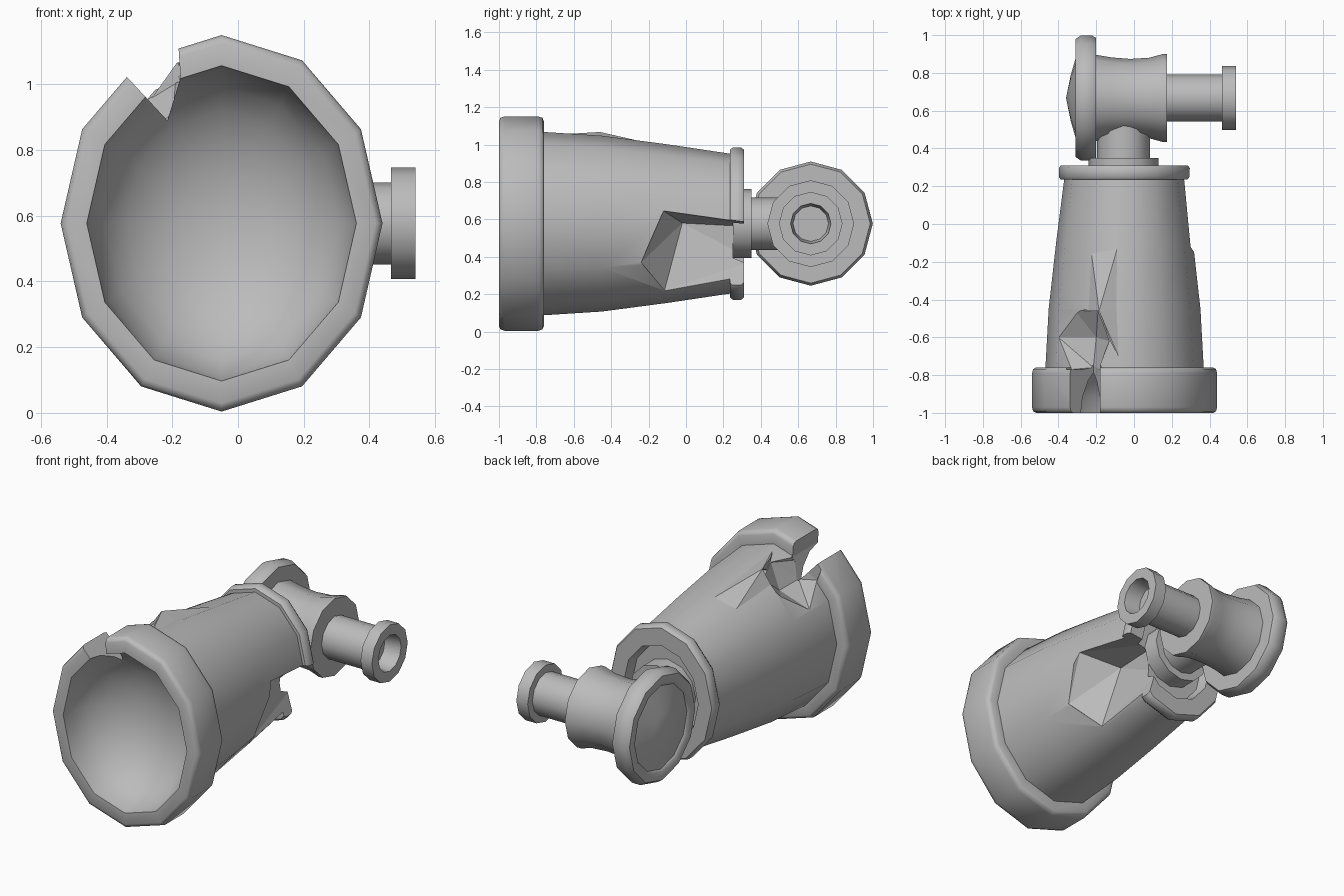
import bpy
import bmesh
from math import sin, cos, pi, sqrt, radians
from mathutils import Vector

cube = bpy.data.objects.get("Cube")
if cube:
    bpy.data.objects.remove(cube)

SIDES = 12
MID_Z = 0.577

grey = bpy.data.materials.new("plain grey")
grey.use_nodes = True
colour = (0.5, 0.5, 0.5, 1)
grey.diffuse_color = colour
grey.node_tree.nodes["Principled BSDF"].inputs["Base Color"].default_value = colour


def finish(bm, name):
    bmesh.ops.recalc_face_normals(bm, faces=bm.faces[:])
    mesh = bpy.data.meshes.new(name)
    bm.to_mesh(mesh)
    bm.free()
    mesh.materials.append(grey)
    obj = bpy.data.objects.new(name, mesh)
    bpy.context.collection.objects.link(obj)
    return obj


def lathe(name, profile, place, sharp=50):
    """Spin a profile of (radius, distance) around an axis; place maps it to space."""
    bm = bmesh.new()
    rings = []
    for r, t in profile:
        angles = [2 * pi * i / SIDES for i in range(SIDES)]
        if r == 0:
            rings.append([bm.verts.new(place(0, 0, t))] * SIDES)
        else:
            rings.append([bm.verts.new(place(r * sin(a), r * cos(a), t)) for a in angles])
    for low, high in zip(rings, rings[1:]):
        for i in range(SIDES):
            j = (i + 1) % SIDES
            corners = list(dict.fromkeys((low[i], low[j], high[j], high[i])))
            bm.faces.new(corners).smooth = True
    bmesh.ops.recalc_face_normals(bm, faces=bm.faces[:])
    for e in bm.edges:
        e.smooth = e.calc_face_angle(0) < radians(sharp)
    return finish(bm, name)


def hull(name, points):
    bm = bmesh.new()
    for p in points:
        bm.verts.new(p)
    bmesh.ops.convex_hull(bm, input=bm.verts[:])
    loose = [v for v in bm.verts if not v.link_faces]
    bmesh.ops.delete(bm, geom=loose, context="VERTS")
    return finish(bm, name)


def swept_hull(name, outline, push, deep):
    """Hull of an outline, its copy pushed outwards, and the deep crease points."""
    pushed = [Vector(p) + Vector(push) for p in outline]
    return hull(name, list(outline) + pushed + list(deep))


def carve(target, cutter):
    mod = target.modifiers.new("carve", "BOOLEAN")
    mod.operation = "DIFFERENCE"
    mod.solver = "EXACT"
    mod.object = cutter
    bpy.context.view_layer.objects.active = target
    bpy.ops.object.modifier_apply(modifier=mod.name)
    bpy.data.objects.remove(cutter)


def along_barrel(u, v, t):
    return (-0.05 + u * 0.855, t, MID_Z + v)


def along_neck(u, v, t):
    return (-0.055 + u, t, MID_Z + v)


def along_spool(u, v, t):
    return (t, 0.667 + u, MID_Z + v)


# Barrel: domed mouth, thick front rim, tapering wall, rear collar with a recess
dome = [(0.48 * sqrt(1 - k * k), -1 + 0.34 * k) for k in (1, 0.95, 0.85, 0.7, 0.5, 0.25, 0)]
wall = [(0.548, -1), (0.566, -0.992), (0.573, -0.97), (0.573, -0.79), (0.566, -0.768),
        (0.548, -0.76), (0.49, -0.76), (0.47, -0.45), (0.424, -0.1), (0.374, 0.235),
        (0.395, 0.235), (0.407, 0.25), (0.407, 0.295), (0.395, 0.31),
        (0.29, 0.31), (0.27, 0.25), (0, 0.25)]
barrel = lathe("barrel", dome + wall, along_barrel)

# Notch broken through the front rim
notch = [(x, y, z) for y in (-1.1, -0.75)
         for x, z in ((-0.215, 0.89), (-0.47, 1.165), (-0.19, 1.25), (-0.175, 1.02))]
carve(barrel, hull("rim_notch", notch))

# Dent behind the notch
dent = [(-0.40, -0.6, 0.825), (-0.31, -0.46, 0.93), (-0.19, -0.45, 1.01),
        (-0.13, -0.62, 1.03), (-0.18, -0.77, 1.0), (-0.33, -0.77, 0.92)]
carve(barrel, swept_hull("top_dent", dent, (-0.06, 0, 0.15),
                         [(-0.2, -0.6, 0.89), (-0.215, -0.76, 0.9)]))

# Large dent breaking the side wall and rear collar
dent = [(0.28, -0.24, 0.37), (0.3, -0.12, 0.645), (0.27, 0.36, 0.58),
        (0.15, 0.36, 0.24), (0.14, -0.115, 0.22)]
carve(barrel, swept_hull("side_dent", dent, (0.4, 0, 0),
                         [(0.08, -0.02, 0.58), (0.12, 0.36, 0.56), (0.11, 0.36, 0.38)]))

# Bent-up metal around the back and inner edge of the top dent
apex, shoulder = (-0.185, -0.46, 1.067), (-0.05, -0.46, 1.02)
hull("top_splinter", [apex, shoulder, (-0.23, -0.12, 0.94), (-0.29, -0.46, 0.92),
                      (-0.08, -0.1, 0.985)])
hull("top_bulge", [apex, shoulder, (-0.125, -0.62, 0.98), (-0.125, -0.62, 1.055),
                   (-0.06, -0.75, 1.05)])

# Stepped neck joining the barrel to the spool
lathe("neck", [(0, 0.25), (0.185, 0.25), (0.185, 0.35),
               (0.14, 0.35), (0.14, 0.6), (0, 0.6)], along_neck)

# Spool body with a waist
lathe("spool", [(0, -0.22), (0.232, -0.22), (0.215, -0.12), (0.207, -0.02), (0.213, 0.08),
                (0.232, 0.15), (0.232, 0.175), (0, 0.175)], along_spool)

# Round end cap with a shallow pointed centre
lathe("end_cap", [(0, -0.2), (0.318, -0.2), (0.332, -0.225), (0.332, -0.28), (0.312, -0.31),
                  (0.262, -0.31), (0.25, -0.298), (0.12, -0.335), (0, -0.36)], along_spool)

# Outlet pipe with a flanged, hollow end
lathe("outlet_pipe", [(0, 0.1), (0.125, 0.1), (0.125, 0.465), (0.17, 0.465), (0.17, 0.54),
                      (0.108, 0.54), (0.095, 0.44), (0, 0.44)], along_spool)
